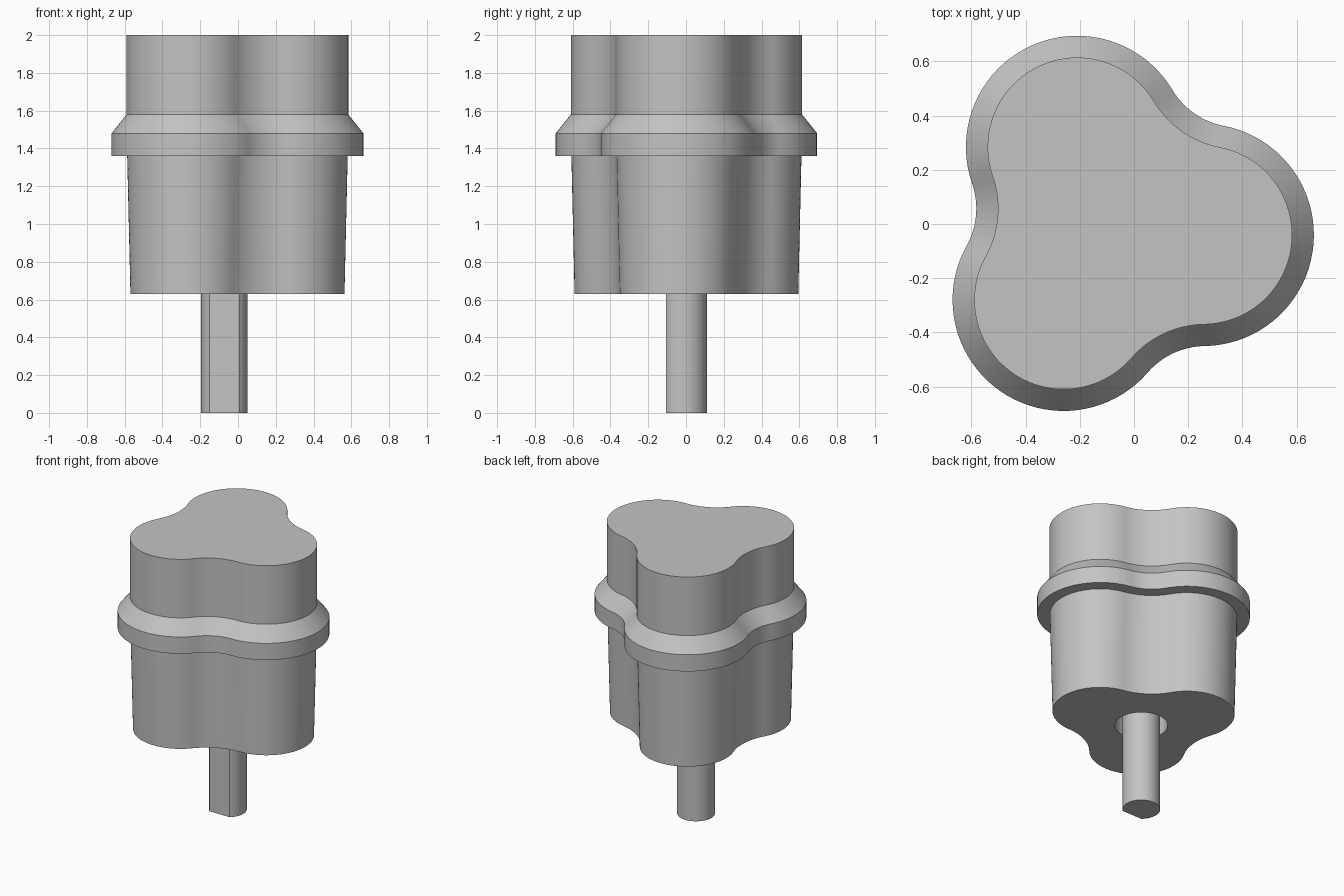
import bpy, bmesh
from math import cos, sin, pi, radians, sqrt, atan2, asin, acos

if "Cube" in bpy.data.objects:
    bpy.data.objects.remove(bpy.data.objects["Cube"], do_unlink=True)

CX, CY = -0.072, -0.012      # axis of the pin and the three lobes
TURN = radians(-5)           # direction of the first lobe
LOBE_DIST, LOBE_R = 0.327, 0.41
WAIST_R = 0.283              # concave fillet between lobes
PIN_R, PIN_FLAT, HOLE_R = 0.123, 0.094, 0.171
ARC, FILLET = 40, 16         # segments per arc

metal = bpy.data.materials.new("mid grey")
metal.use_nodes = True
grey = (0.55, 0.55, 0.55, 1)
metal.diffuse_color = grey
metal.node_tree.nodes["Principled BSDF"].inputs["Base Color"].default_value = grey


def trilobe(offset):
    """Three lobes joined by concave fillets, shifted outward by offset."""
    reach = LOBE_R + WAIST_R
    # fillet centre lies on the bisector, tangent to both neighbouring lobes
    half = LOBE_DIST * sin(pi / 3)
    dist = LOBE_DIST / 2 + sqrt(reach ** 2 - half ** 2)
    swing = pi / 3 + acos(half / reach) - pi / 6
    swing = atan2(dist * sin(pi / 3), dist * cos(pi / 3) - LOBE_DIST)
    tilt = asin(half / reach)
    r, f = LOBE_R + offset, WAIST_R - offset
    pts = []
    for k in range(3):
        a = TURN + k * 2 * pi / 3
        for i in range(ARC + 1):
            t = a - swing + 2 * swing * i / ARC
            pts.append((LOBE_DIST * cos(a) + r * cos(t), LOBE_DIST * sin(a) + r * sin(t)))
        b = a + pi / 3
        for i in range(1, FILLET):
            t = b + pi - tilt + 2 * tilt * i / FILLET
            t = 2 * (b + pi) - t      # run the concave arc backwards
            pts.append((dist * cos(b) + f * cos(t), dist * sin(b) + f * sin(t)))
    return pts


def loft(name, rings):
    """Skin a stack of (outline, height) rings and cap both ends."""
    bm = bmesh.new()
    loops = [[bm.verts.new((CX + x, CY + y, z)) for x, y in pts] for pts, z in rings]
    for lo, hi in zip(loops, loops[1:]):
        for i in range(len(lo)):
            j = (i + 1) % len(lo)
            bm.faces.new((lo[i], lo[j], hi[j], hi[i]))
    bm.faces.new(loops[0][::-1])
    bm.faces.new(loops[-1])
    bmesh.ops.recalc_face_normals(bm, faces=bm.faces)
    mesh = bpy.data.meshes.new(name)
    bm.to_mesh(mesh)
    bm.free()
    mesh.materials.append(metal)
    obj = bpy.data.objects.new(name, mesh)
    bpy.context.collection.objects.link(obj)
    bpy.ops.object.select_all(action='DESELECT')
    obj.select_set(True)
    bpy.context.view_layer.objects.active = obj
    bpy.ops.object.shade_smooth_by_angle(angle=radians(25))
    return obj


# Body: socket in the underside, tapered skirt, flange with chamfer, straight head
flange, head = trilobe(0), trilobe(-0.08)
socket = [(HOLE_R * cos(atan2(y, x)), HOLE_R * sin(atan2(y, x))) for x, y in flange]
loft("lobed_body", [
    (socket, 1.0), (socket, 0.63),
    (trilobe(-0.1), 0.63), (trilobe(-0.083), 1.36),
    (flange, 1.36), (flange, 1.48),
    (head, 1.58), (head, 2.0),
])

# Drive pin: round shaft with one flat at the front
gap = acos(PIN_FLAT / PIN_R)
steps = 48
pin = []
for i in range(steps + 1):
    t = -pi / 2 + gap + (2 * pi - 2 * gap) * i / steps
    pin.append((PIN_R * cos(t), PIN_R * sin(t)))
loft("drive_pin", [(pin, 0), (pin, 1.0)])
